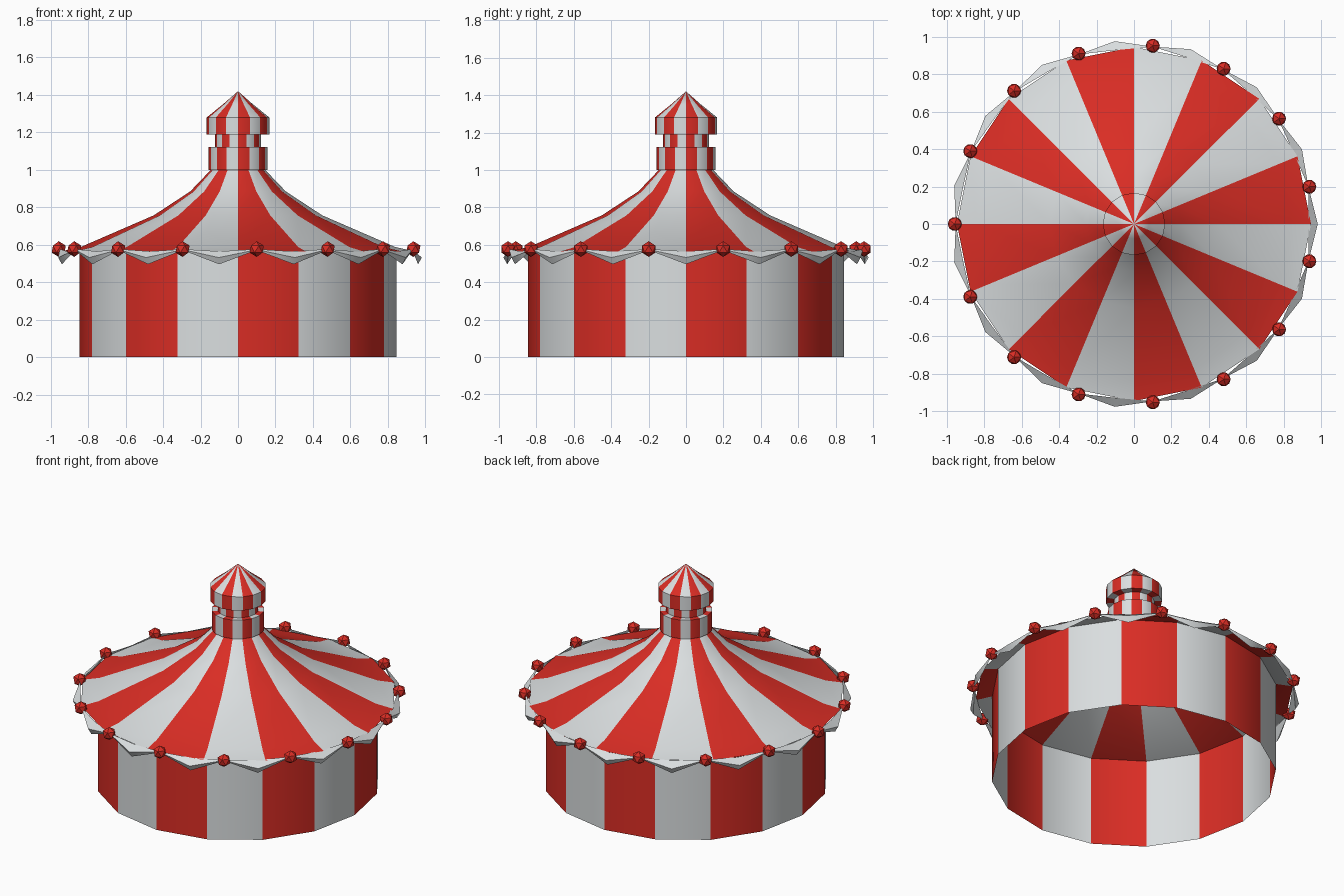
import bpy, bmesh, math
from mathutils import Vector

if "Cube" in bpy.data.objects:
    bpy.data.objects.remove(bpy.data.objects["Cube"])


def mat(name, rgb):
    m = bpy.data.materials.new(name)
    m.diffuse_color = (*rgb, 1)
    m.use_nodes = True
    m.node_tree.nodes["Principled BSDF"].inputs["Base Color"].default_value = m.diffuse_color
    return m


RED = mat("tent red", (0.70, 0.026, 0.018))
WHITE = mat("canvas white", (0.70, 0.73, 0.74))


def finish(name, bm, mats, angle=None):
    me = bpy.data.meshes.new(name)
    bm.to_mesh(me)
    bm.free()
    for m in mats:
        me.materials.append(m)
    ob = bpy.data.objects.new(name, me)
    bpy.context.collection.objects.link(ob)
    if angle:
        for p in me.polygons:
            p.use_smooth = True
        me.set_sharp_from_angle(angle=math.radians(angle))
    return ob


def striped_lathe(name, profile, sides=16):
    """Revolve (radius, z) points bottom to top, alternating red and white panels."""
    bm = bmesh.new()
    rings = [[bm.verts.new((r * math.cos(math.tau * i / sides),
                            r * math.sin(math.tau * i / sides), z))
              for i in range(sides)] for r, z in profile]
    for a, b in zip(rings, rings[1:]):
        for i in range(sides):
            j = (i + 1) % sides
            f = bm.faces.new((a[i], a[j], b[j], b[i]))
            f.material_index = i % 2
    bmesh.ops.remove_doubles(bm, verts=bm.verts, dist=1e-5)
    return finish(name, bm, (RED, WHITE), 30)


# Canvas wall, swept roof with brim, stacked finial
striped_lathe("tent_wall", [(0.845, 0), (0.845, 0.585)])
striped_lathe("tent_roof", [(0.945, 0.565), (0.84, 0.588), (0.45, 0.757),
                            (0.255, 0.885), (0.145, 1.0)])
striped_lathe("roof_cap", [(0.14, 1.0), (0.157, 1.0), (0.157, 1.122), (0.122, 1.122),
                           (0.122, 1.19), (0.167, 1.19), (0.167, 1.28),
                           (0.08, 1.35), (0, 1.42)])

# Bunting: 15 beads around the brim with a draped swag between neighbours
COUNT, R, Z = 15, 0.957, 0.577
STEP = math.tau / COUNT


def around(angle, r, z):
    return Vector((r * math.cos(angle), r * math.sin(angle), z))


beads = bmesh.new()
swags = bmesh.new()
for k in range(COUNT):
    a0 = math.pi + k * STEP
    new = bmesh.ops.create_icosphere(beads, subdivisions=1, radius=0.042)["verts"]
    bmesh.ops.translate(beads, verts=new, vec=around(a0, R, Z))

    p0, p1 = around(a0, R - 0.005, Z), around(a0 + STEP, R - 0.005, Z)
    out = around(a0 + STEP / 2, 1, 0)
    rings = []
    for t in (0.02, 0.25, 0.5, 0.75, 0.98):
        s = 1 - abs(2 * t - 1)          # fullness, greatest mid-swag
        c = p0.lerp(p1, t)
        section = ((0.002 * s, -0.012 * s), (0.05 * s, -0.042 * s - 0.003),
                   (0.03 * s, -0.075 * s - 0.006))
        rings.append([swags.verts.new(c + out * o + Vector((0, 0, h))) for o, h in section])
    for a, b in zip(rings, rings[1:]):
        for i in range(3):
            j = (i + 1) % 3
            swags.faces.new((a[i], a[j], b[j], b[i]))
    swags.faces.new(rings[0])
    swags.faces.new(rings[-1][::-1])
bmesh.ops.recalc_face_normals(swags, faces=swags.faces)
finish("bunting_beads", beads, (RED,))
finish("bunting_swags", swags, (WHITE,), 40)
